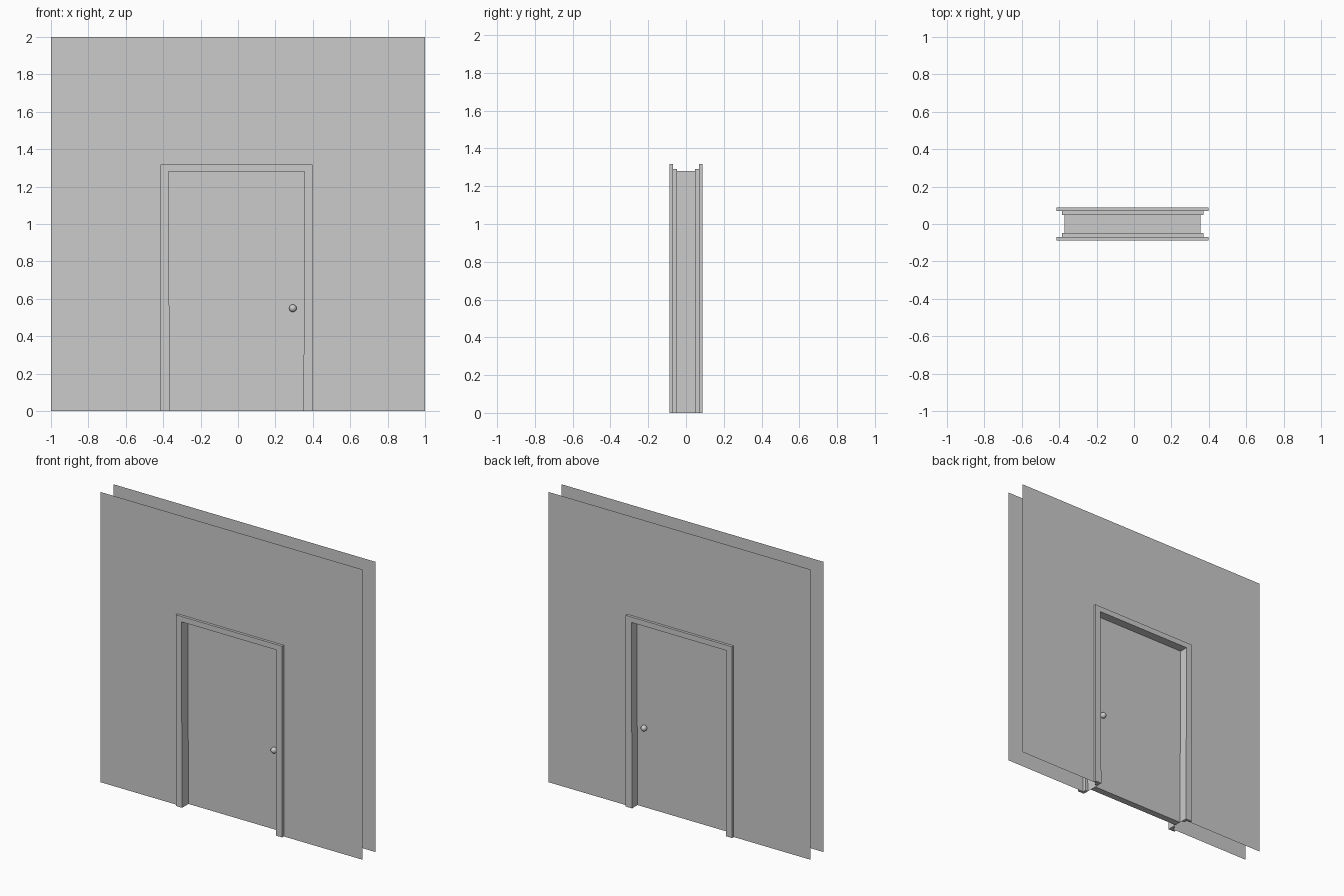
import bpy, bmesh

if "Cube" in bpy.data.objects:
    bpy.data.objects.remove(bpy.data.objects["Cube"])

# Doorway opening: left, right, head height; the foot is very slightly narrower
LEFT, RIGHT, HEAD, TAPER = -0.37, 0.355, 1.28, 0.005
WALL_Y, STEP_Y, FACE_Y = 0.07, 0.048, 0.088


def finish(name, bm, mirror=False, recalc=True):
    if recalc:
        bmesh.ops.recalc_face_normals(bm, faces=bm.faces[:])
    me = bpy.data.meshes.new(name)
    bm.to_mesh(me)
    bm.free()
    ob = bpy.data.objects.new(name, me)
    bpy.context.collection.objects.link(ob)
    if mirror:
        mod = ob.modifiers.new("front_back", 'MIRROR')
        mod.use_axis = (False, True, False)
        mod.use_mirror_merge = False
    return ob


def arch(side, top, y):
    """Four points around the doorway, pushed outward by side and top."""
    t = TAPER if side == 0 else 0
    l, r, h = LEFT - side, RIGHT + side, HEAD + top
    return [(l + t, y, 0), (l, y, h), (r, y, h), (r - t, y, 0)]


def sweep(name, profile, closed, mirror=False):
    """Run a profile of (side, top, y) steps around the doorway."""
    bm = bmesh.new()
    rails = [[bm.verts.new(p) for p in arch(*s)] for s in profile]
    n = len(rails)
    for i in range(n if closed else n - 1):
        a, b = rails[i], rails[(i + 1) % n]
        for k in range(3):
            bm.faces.new((a[k], a[k + 1], b[k + 1], b[k]))
    if closed:
        for k in (0, 3):
            bm.faces.new([r[k] for r in rails])
    return finish(name, bm, mirror)


# Front and back wall sheets, cut out around the doorway
bm = bmesh.new()
hole = [bm.verts.new(p) for p in arch(0.015, 0.01, -WALL_Y)]
edge = [bm.verts.new((x, -WALL_Y, z)) for x, z in ((-1, 0), (-1, 2), (1, 2), (1, 0))]
for k in range(3):
    bm.faces.new((hole[k], hole[k + 1], edge[k + 1], edge[k]))
finish("walls", bm, mirror=True, recalc=False)

# Stepped casing on both sides of the doorway
sweep("door_casing", [(0, 0, -FACE_Y), (0.043, 0.038, -FACE_Y),
                      (0.043, 0.038, -WALL_Y), (0.015, 0.01, -WALL_Y),
                      (0.015, 0.01, -STEP_Y), (0, 0, -STEP_Y)],
      closed=True, mirror=True)

# Thin jamb lining joining the two casings
sweep("jamb_lining", [(0, 0, -STEP_Y), (0, 0, STEP_Y)], closed=False)

# Door leaf filling the opening
bm = bmesh.new()
front, back = ([bm.verts.new(p) for p in arch(0, 0, y)] for y in (-0.018, 0.028))
bm.faces.new(front)
bm.faces.new(back)
for k in range(4):
    j = (k + 1) % 4
    bm.faces.new((front[k], front[j], back[j], back[k]))
finish("door", bm)

# Round knob on each face of the door
for name, y in (("front_knob", -0.028), ("back_knob", 0.04)):
    bm = bmesh.new()
    bmesh.ops.create_uvsphere(bm, u_segments=24, v_segments=16, radius=0.02)
    for f in bm.faces:
        f.smooth = True
    finish(name, bm).location = (0.293, y, 0.55)
